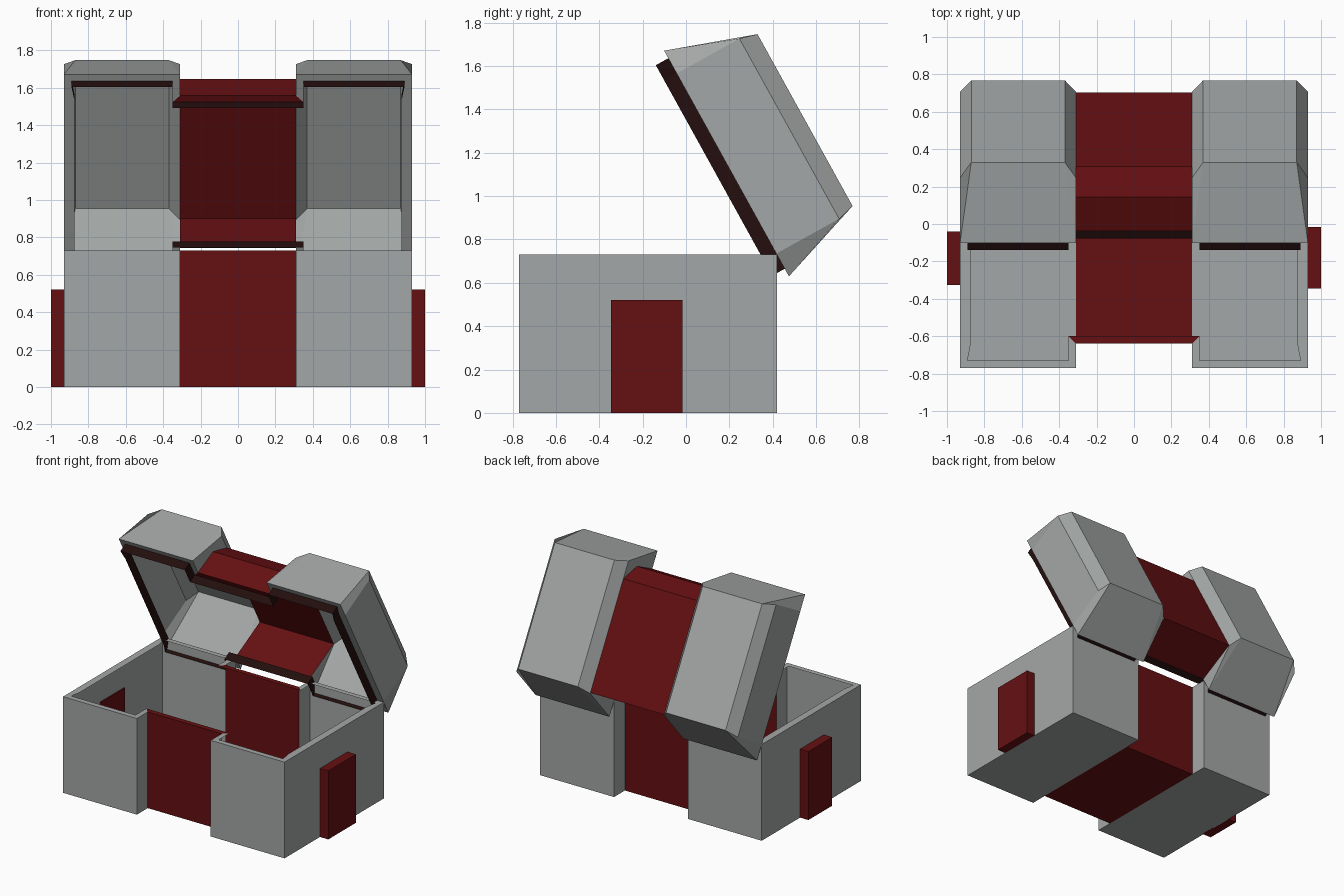
import bpy, bmesh

if "Cube" in bpy.data.objects:
    bpy.data.objects.remove(bpy.data.objects["Cube"])


def material(name, rgb):
    m = bpy.data.materials.new(name)
    m.diffuse_color = (*rgb, 1)
    m.use_nodes = True
    m.node_tree.nodes["Principled BSDF"].inputs["Base Color"].default_value = m.diffuse_color
    return m


GREY = material("stone grey", (0.37, 0.39, 0.385))
RED = material("deep red", (0.13, 0.005, 0.006))
DARK = material("dark trim", (0.017, 0.0045, 0.004))

# Half plan of the rim, right side, front to back: outer and inner edge
OUTER = [(.31, -.64), (.31, -.77), (.93, -.77), (.93, -.65),
         (.93, .30), (.93, .42), (.31, .42), (.31, .29)]
INNER = [(.35, -.60), (.35, -.73), (.89, -.73), (.875, -.65),
         (.875, .30), (.89, .38), (.35, .38), (.35, .25)]
H = 0.73


def lid(x, y, n):
    """Lid-space point (closed plan x, y and height n) to opened position."""
    f = 0.42 - y
    return (x, 0.475 - 0.484 * f + 0.875 * n, 0.63 + 0.875 * f + 0.484 * n)


def world(x, y, z):
    return (x, y, z)


class Part:
    def __init__(self, name, mats, place=world):
        self.name, self.mats, self.place = name, mats, place
        self.bm = bmesh.new()

    def face(self, pts, mat=0, mirror=False):
        for s in ((1, -1) if mirror else (1,)):
            p = [self.place(s * x, y, z) for x, y, z in pts]
            f = self.bm.faces.new([self.bm.verts.new(c) for c in p[::s]])
            f.material_index = mat

    def span(self, a, b, mat=1):
        """Strip across the middle between two (x, y, z) right-hand points."""
        self.face([a, b, (-b[0], b[1], b[2]), (-a[0], a[1], a[2])], mat)

    def rim(self, z):
        for i in range(len(OUTER) - 1):
            self.face([(*OUTER[i], z), (*OUTER[i + 1], z),
                       (*INNER[i + 1], z), (*INNER[i], z)], 0, True)
        for i in (0, -1):
            self.span((*OUTER[i], z), (*INNER[i], z))

    def wall(self, path, z0, z1, mid):
        for a, b in zip(path, path[1:]):
            self.face([(*a, z0), (*b, z0), (*b, z1), (*a, z1)], 0, True)
        for i in (0, -1):
            self.span((*path[i], z0), (*path[i], z1), mid)

    def finish(self):
        bmesh.ops.remove_doubles(self.bm, verts=self.bm.verts, dist=0.0005)
        bmesh.ops.recalc_face_normals(self.bm, faces=self.bm.faces)
        me = bpy.data.meshes.new(self.name)
        self.bm.to_mesh(me)
        self.bm.free()
        for m in self.mats:
            me.materials.append(m)
        ob = bpy.data.objects.new(self.name, me)
        bpy.context.collection.objects.link(ob)
        return ob


# Open base: walls, rim and floor
base = Part("base_body", [GREY, RED])
base.wall(OUTER, 0, H, 1)
base.rim(H)
base.face([(x, y, 0) for x, y in OUTER], 0, True)
base.span((*OUTER[0], 0), (*OUTER[-1], 0))
base.finish()

# Opened lid shell
shell = Part("lid_shell", [GREY, RED], lid)
shell.rim(0)
TOP, SIDE = 0.414, 0.331
FRONT, BACK = -0.77, 0.42
ends = ((FRONT, -0.65, -0.628), (BACK, 0.30, 0.278))
for y0, ys, yt in ends:
    # sloped end face and its bevelled corners
    shell.face([(.31, y0, 0), (.93, y0, 0), (.87, yt, TOP), (.37, yt, TOP)], 0, True)
    shell.face([(.93, y0, 0), (.93, ys, 0), (.93, ys, SIDE), (.87, yt, TOP)], 0, True)
    shell.face([(.31, y0, 0), (.31, ys, SIDE), (.37, yt, TOP)], 0, True)
yf, yb, tf, tb = -0.65, 0.30, -0.628, 0.278
shell.face([(.93, yf, 0), (.93, yb, 0), (.93, yb, SIDE), (.93, yf, SIDE)], 0, True)
shell.face([(.37, tf, TOP), (.87, tf, TOP), (.87, tb, TOP), (.37, tb, TOP)], 0, True)
for xs, xt in ((.93, .87), (.31, .37)):
    shell.face([(xs, yf, SIDE), (xs, yb, SIDE), (xt, tb, TOP), (xt, tf, TOP)], 0, True)

# Red middle of the lid, and the grey cheeks left beside it
profile = [(.31, -.64, 0), (.31, -.63, .203), (.31, -.522, SIDE),
           (.31, .295, SIDE), (.31, .29, 0)]
for a, b in zip(profile, profile[1:]):
    shell.span(a, b)
shell.face([(.31, FRONT, 0), (.31, yf, SIDE)] + profile[2::-1], 0, True)
shell.face([(.31, BACK, 0), (.31, yb, SIDE)] + profile[3:], 0, True)
shell.finish()

# Thin dark lip below the lid rim
lip = Part("lid_lip", [DARK], lid)
lip.wall(INNER, -0.066, 0, 0)
lip.finish()

# Side handles
for name, s, y0, y1 in (("right_handle", 1, -.345, -.015), ("left_handle", -1, -.325, -.04)):
    h = Part(name, [RED])
    bmesh.ops.create_cube(h.bm, size=1)
    for v in h.bm.verts:
        v.co = (s * (1.0 if v.co.x > 0 else 0.92),
                y1 if v.co.y > 0 else y0,
                0.52 if v.co.z > 0 else 0.0)
    h.finish()
